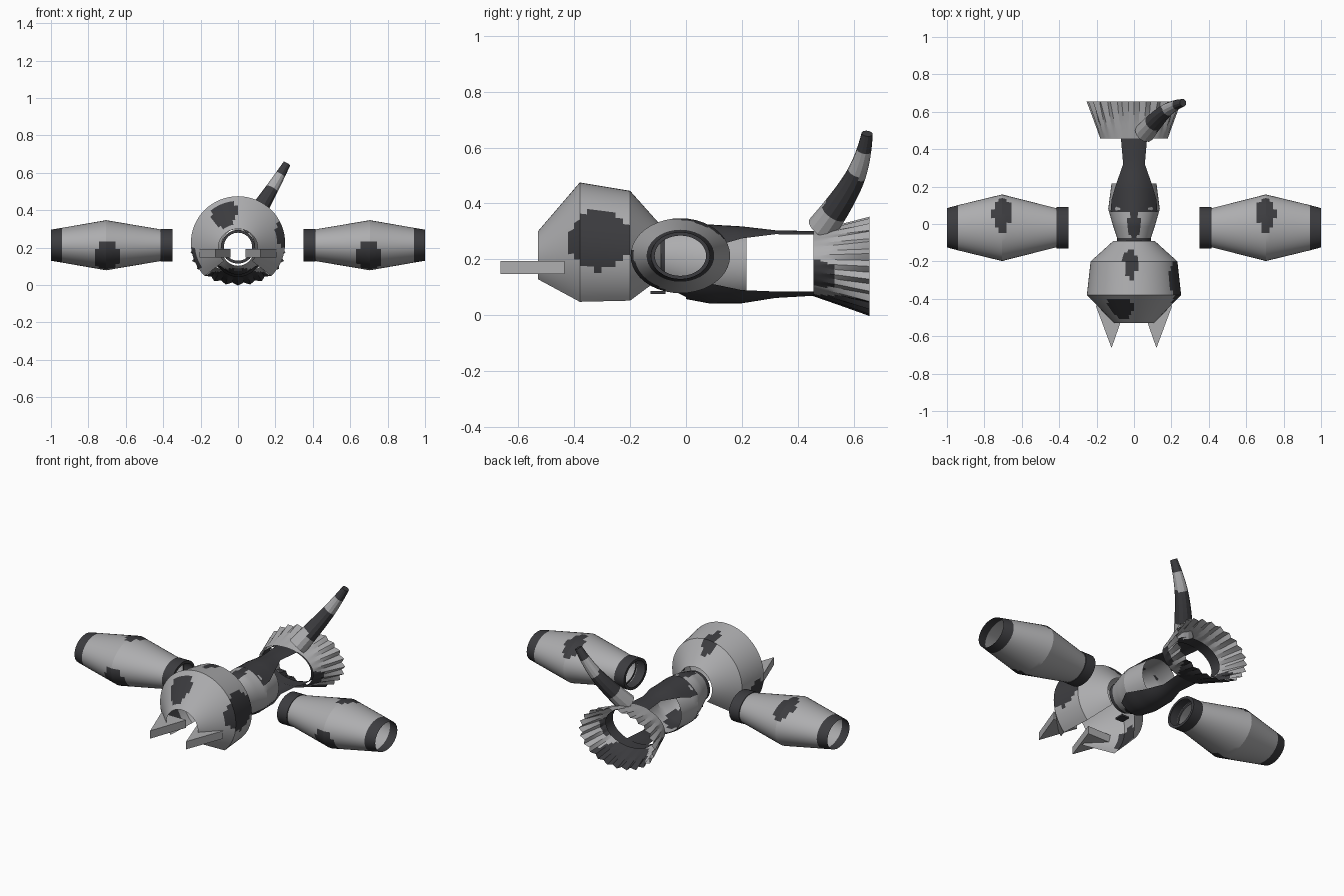
import bpy, bmesh, math
from mathutils import Vector

if "Cube" in bpy.data.objects:
    bpy.data.objects.remove(bpy.data.objects["Cube"])

dark = bpy.data.materials.new("dark_cloth")
dark.diffuse_color = (0.045, 0.045, 0.05, 1)
dark.use_nodes = True
dark.node_tree.nodes["Principled BSDF"].inputs["Base Color"].default_value = dark.diffuse_color
grey = bpy.data.materials.new("grey_cloth")
grey.diffuse_color = (0.42, 0.42, 0.43, 1)
grey.use_nodes = True
grey.node_tree.nodes["Principled BSDF"].inputs["Base Color"].default_value = grey.diffuse_color


def finish(ob, base, patches=()):
    """Assign the base cloth and darken the faces inside each patch ellipsoid."""
    me = ob.data
    me.materials.clear()
    me.materials.append(base)
    me.materials.append(dark)
    for p in me.polygons:
        for c, r in patches:
            if sum(((p.center[i] - c[i]) / r[i]) ** 2 for i in range(3)) < 1:
                p.material_index = 1
    bpy.ops.object.select_all(action='DESELECT')
    ob.select_set(True)
    bpy.context.view_layer.objects.active = ob
    bpy.ops.object.shade_smooth_by_angle(angle=math.radians(20))
    return ob


def grid(name, rows, base, closed=False, patches=()):
    bm = bmesh.new()
    vs = [[bm.verts.new(p) for p in row] for row in rows]
    n = len(rows[0])
    for a, b in zip(vs, vs[1:]):
        for j in range(n if closed else n - 1):
            k = (j + 1) % n
            bm.faces.new((a[j], a[k], b[k], b[j]))
    bmesh.ops.recalc_face_normals(bm, faces=bm.faces)
    me = bpy.data.meshes.new(name)
    bm.to_mesh(me)
    bm.free()
    ob = bpy.data.objects.new(name, me)
    bpy.context.collection.objects.link(ob)
    return finish(ob, base, patches)


def refine(rings, sub):
    """Straight steps between key rings."""
    out = [rings[0]]
    for a, b in zip(rings, rings[1:]):
        out += [tuple(u + (v - u) * s / sub for u, v in zip(a, b)) for s in range(1, sub + 1)]
    return out


def tube(name, rings, base, seg=40, start=0, sweep=360, along_x=0, sub=1, patches=(), pleat=None):
    """Rings are (position on axis, side centre, z centre, side radius, z radius)."""
    rows = []
    closed = sweep == 360
    for i, (t, c, cz, r, rz) in enumerate(refine(rings, sub)):
        row = []
        for j in range(seg if closed else seg + 1):
            a = math.radians(start + sweep * j / seg)
            k = 1 + (pleat(i, j) if pleat else 0)
            s, z = c + r * k * math.cos(a), cz + rz * k * math.sin(a)
            row.append((along_x * t, s, z) if along_x else (s, t, z))
        rows.append(row)
    return grid(name, rows, base, closed, patches)


# Hood, open at the crown and along the face
tube("hood", [(-.53, 0, .2, .105, .1), (-.38, 0, .225, .252, .25),
              (-.2, 0, .215, .232, .23), (-.09, 0, .212, .11, .11)],
     grey, seg=48, start=-45, sweep=270, sub=7,
     patches=[((.22, -.31, .27), (.12, .11, .11)), ((-.07, -.44, .37), (.07, .08, .09)),
              ((-.22, -.33, .14), (.1, .08, .08)), ((-.02, -.2, .44), (.035, .1, .1))])

# Ears: flat triangular prisms
for side, label in ((-1, "left"), (1, "right")):
    bm = bmesh.new()
    base = [bm.verts.new((side * x, y, .147)) for x, y in ((.04, -.435), (.205, -.435), (.12, -.663))]
    f = bm.faces.new(base)
    ext = bmesh.ops.extrude_face_region(bm, geom=[f])
    bmesh.ops.translate(bm, vec=(0, 0, .047), verts=[v for v in ext["geom"] if isinstance(v, bmesh.types.BMVert)])
    bmesh.ops.recalc_face_normals(bm, faces=bm.faces)
    me = bpy.data.meshes.new("ear_" + label)
    bm.to_mesh(me)
    bm.free()
    ob = bpy.data.objects.new("ear_" + label, me)
    bpy.context.collection.objects.link(ob)
    finish(ob, grey)

# Collar and its small tag
tube("collar", [(-.1, 0, .205, .075, .075), (-.1, 0, .205, .09, .09),
                (-.06, 0, .205, .09, .09), (-.06, 0, .205, .075, .075)], dark)
bpy.ops.mesh.primitive_cube_add(size=1, location=(0, -.1, .081))
tag = bpy.context.object
tag.name = "collar_tag"
tag.scale = (.05, .055, .01)
finish(tag, dark)

# Short top
tube("short_top", [(-.075, 0, .203, .09, .1), (0, 0, .193, .115, .128),
                   (.08, 0, .184, .138, .136), (.217, 0, .18, .12, .13)],
     grey, sub=5, patches=[((0, 0, .31), (.03, .09, .08)), ((0, .03, .05), (.09, .12, .05))])


# Back and belly panels: (y, half width, z in the middle, z at the edges)
def panel(name, keys):
    rows = []
    for y, w, zm, ze in refine(keys, 3):
        us = [-1 + j / 6 for j in range(13)]
        rows.append([(w * u, y, zm + (ze - zm) * u * u) for u in us])
    grid(name, rows, dark)


panel("back_panel", [(.065, .125, .326, .25), (.13, .12, .322, .255), (.2, .1, .318, .275),
                     (.32, .058, .304, .29), (.46, .07, .301, .288), (.5, .1, .298, .27)])
panel("belly_panel", [(.0, .09, .058, .1), (.08, .125, .043, .115), (.2, .1, .043, .09),
                      (.32, .058, .062, .085), (.46, .07, .07, .085), (.5, .1, .073, .1)])

# Waistband inside the skirt
tube("waistband", [(.46, 0, .185, .165, .11), (.53, 0, .185, .165, .11)], dark)

# Pleated skirt
tube("skirt", [(.456, 0, .185, .18, .117), (.656, 0, .175, .243, .17)], grey, seg=96, sub=8,
     pleat=lambda i, j: .045 * i / 8 * (1 if j % 4 == 0 else -1 if j % 4 == 2 else 0),
     patches=[((0, .6, .03), (.19, .3, .055)), ((.2, .47, .13), (.07, .07, .07)),
              ((-.2, .5, .12), (.06, .09, .05))])

# Curved tapering tail
cu = bpy.data.curves.new("tail_path", 'CURVE')
cu.dimensions = '3D'
cu.bevel_depth = .055
cu.bevel_resolution = 4
cu.use_fill_caps = True
sp = cu.splines.new('NURBS')
pts = [(.055, .485, .31, 1), (.13, .575, .43, .8), (.21, .635, .56, .55), (.262, .648, .65, .37)]
sp.points.add(len(pts) - 1)
for p, (x, y, z, r) in zip(sp.points, pts):
    p.co = (x, y, z, 1)
    p.radius = r
sp.use_endpoint_u = True
sp.order_u = 3
sp.resolution_u = 8
tail = bpy.data.objects.new("tail", cu)
bpy.context.collection.objects.link(tail)
bpy.context.view_layer.objects.active = tail
tail.select_set(True)
bpy.ops.object.convert(target='MESH')
tail = bpy.context.object
tail.name = "tail"
finish(tail, grey, [((.14, .57, .44), (.09, .09, .1)), ((.25, .65, .64), (.06, .06, .06))])

# Sleeves with cuffs at both ends
for side, label in ((-1, "left"), (1, "right")):
    C = (-.02, .213)
    tube("sleeve_" + label, [(.41, *C, .103, .084), (.705, *C, .178, .134), (.94, *C, .121, .093)],
         grey, along_x=side, sub=12,
         patches=[((side * .705, .06, .33), (.05, .1, .08)), ((side * .7, -.15, .15), (.07, .1, .1))])
    tube("wrist_cuff_" + label, [(.94, *C, .121, .093), (1.0, *C, .105, .083)],
         dark, along_x=side)
    tube("shoulder_cuff_" + label, [(.35, *C, .092, .072), (.35, *C, .11, .088),
                                    (.415, *C, .11, .088), (.415, *C, .092, .072)],
         dark, along_x=side)
